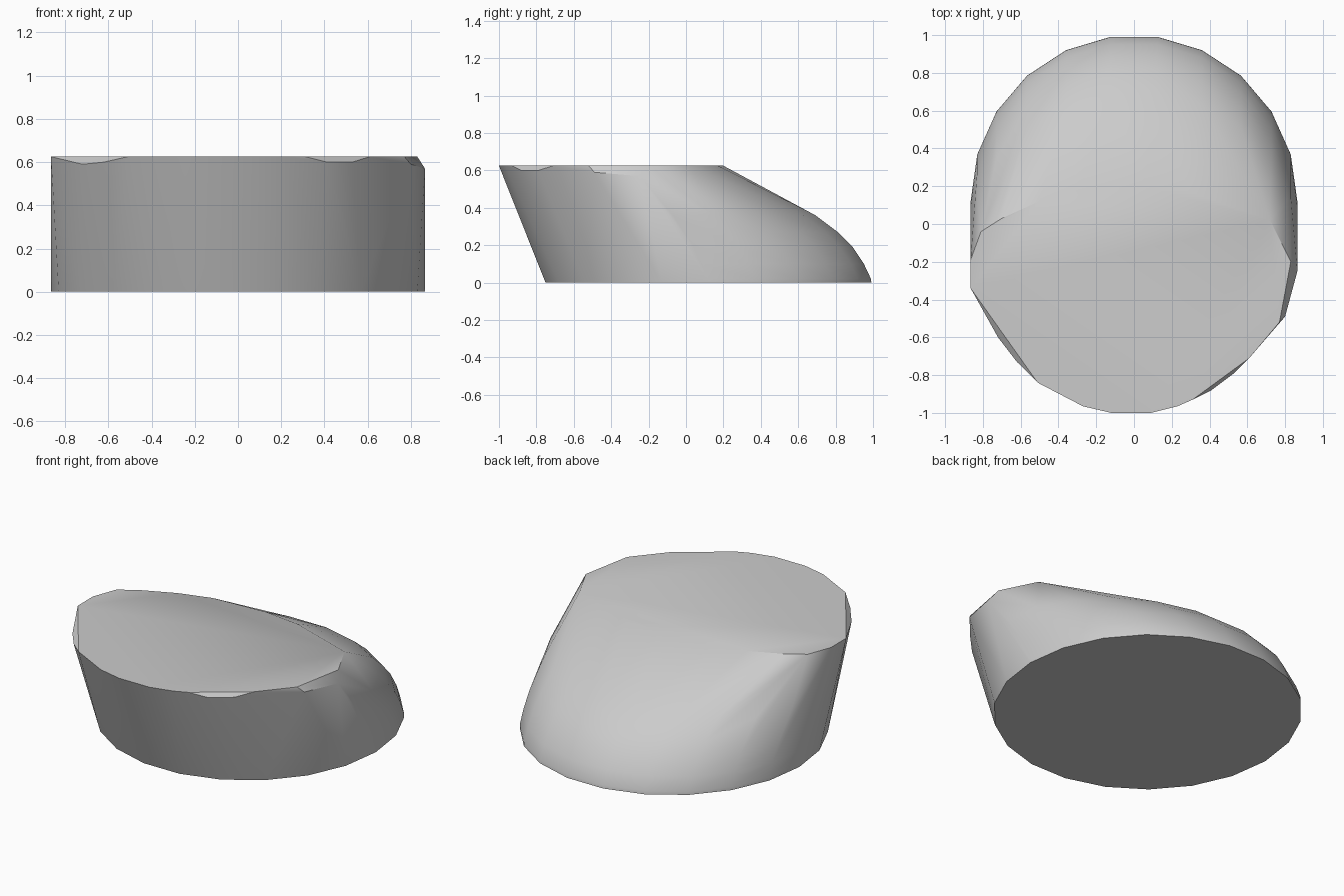
import bpy
import bmesh
from math import sin, cos, pi, radians

default_cube = bpy.data.objects.get("Cube")
if default_cube:
    bpy.data.objects.remove(default_cube, do_unlink=True)

HEIGHT = 0.625
HALF_WIDTH = 0.865


def arc(height, centre, back, front=None, steps=11):
    """Points of a half ellipse behind the centre, or of a whole one."""
    points = []
    for i in range(steps + 1):
        angle = pi * i / steps
        points.append((HALF_WIDTH * cos(angle), centre + (back - centre) * sin(angle), height))
        if front is not None:
            points.append((HALF_WIDTH * cos(angle), centre + (front - centre) * sin(angle), height))
    return points


# Flat top outline, slightly uneven
top_outline = [
    (-0.865, -0.34), (-0.51, -0.84), (-0.27, -0.965), (-0.12, -1), (0.09, -1),
    (0.23, -0.965), (0.31, -0.93), (0.61, -0.71), (0.77, -0.52), (0.83, -0.2),
    (0.72, 0.02), (0.29, 0.17), (0.05, 0.2), (-0.3, 0.18), (-0.5, 0.12),
    (-0.7, 0.03), (-0.81, -0.04), (-0.865, -0.19),
]
# Chipped rim just under the top
rim_chips = [
    (0.865, -0.25, 0.57), (0.8, -0.49, 0.59), (0.53, -0.79, 0.6),
    (0.41, -0.88, 0.6), (-0.62, -0.73, 0.6), (-0.72, -0.6, 0.59),
]

points = [(x, y, HEIGHT) for x, y in top_outline] + rim_chips
# Round base and the short lip above it at the back
points += arc(0, 0.12, 1, -0.76)
points += arc(0.02, 0.12, 0.998)
# Bulging back slope
for height, centre, back in ((0.1, 0.09, 0.96), (0.19, 0.04, 0.9),
                             (0.27, -0.02, 0.82), (0.36, -0.07, 0.7)):
    points += arc(height, centre, back)

# Wrap the points in one convex skin
bm = bmesh.new()
for point in points:
    bm.verts.new(point)
hull = bmesh.ops.convex_hull(bm, input=bm.verts[:])
unused = [v for v in bm.verts if not v.link_faces]
bmesh.ops.delete(bm, geom=unused, context="VERTS")
bmesh.ops.dissolve_limit(bm, angle_limit=radians(0.5), verts=bm.verts[:], edges=bm.edges[:])
bmesh.ops.recalc_face_normals(bm, faces=bm.faces[:])
mesh = bpy.data.meshes.new("slanted_block")
bm.to_mesh(mesh)
bm.free()

grey = bpy.data.materials.new("light_grey")
grey.use_nodes = True
colour = (0.6, 0.6, 0.6, 1)
grey.diffuse_color = colour
grey.node_tree.nodes["Principled BSDF"].inputs["Base Color"].default_value = colour
mesh.materials.append(grey)

block = bpy.data.objects.new("slanted_block", mesh)
bpy.context.collection.objects.link(block)
bpy.ops.object.select_all(action="DESELECT")
block.select_set(True)
bpy.context.view_layer.objects.active = block
bpy.ops.object.shade_smooth_by_angle(angle=radians(32))
